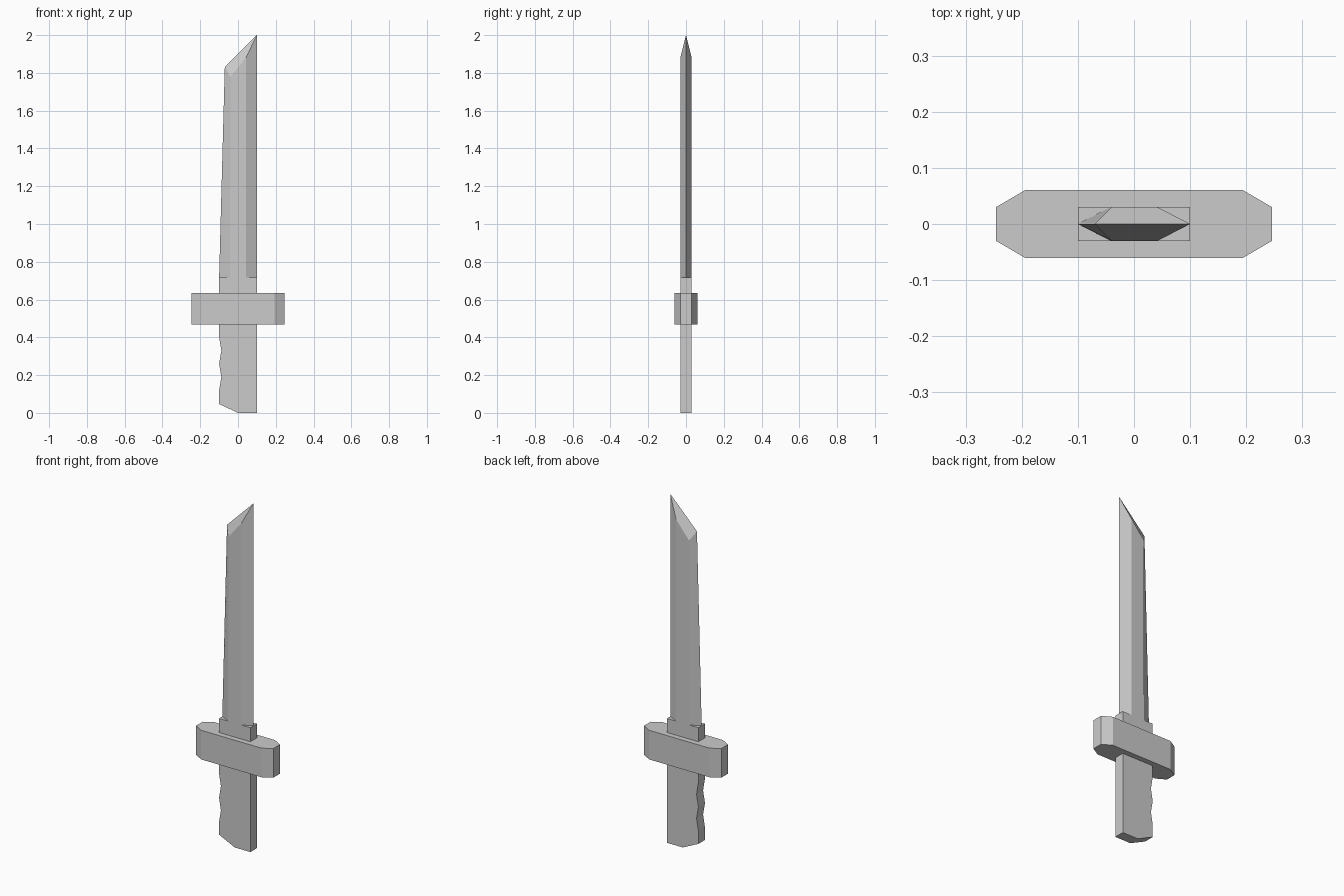
import bpy

if "Cube" in bpy.data.objects:
    bpy.data.objects.remove(bpy.data.objects["Cube"])


def loft(name, lower, upper, split_cap=False):
    """Join two matching vertex rings with side faces and close both ends."""
    n = len(lower)
    faces = [(i, (i + 1) % n, n + (i + 1) % n, n + i) for i in range(n)]
    faces.append(tuple(reversed(range(n))))
    if split_cap:
        # two facets meeting on the ridge between ring points 0 and 3
        faces += [(n, n + 1, n + 2, n + 3), (n + 3, n + 4, n + 5, n)]
    else:
        faces.append(tuple(range(n, 2 * n)))
    mesh = bpy.data.meshes.new(name)
    mesh.from_pydata(lower + upper, [], faces)
    mesh.update()
    obj = bpy.data.objects.new(name, mesh)
    bpy.context.collection.objects.link(obj)
    return obj


# Handle and blade collar: side profile with finger grooves, extruded in y
profile = [(0, 0), (0.1, 0), (0.1, 0.717), (-0.1, 0.717), (-0.1, 0.40),
           (-0.088, 0.33), (-0.1, 0.26), (-0.088, 0.19), (-0.1, 0.12),
           (-0.1, 0.047)]
# rings run front to back, so reverse the profile for outward faces
ring = profile[::-1]
loft("handle", [(x, 0.03, z) for x, z in profile],
     [(x, -0.03, z) for x, z in profile])

# Guard: chamfered octagonal bar
octagon = [(-0.193, -0.061), (0.193, -0.061), (0.246, -0.03), (0.246, 0.03),
           (0.193, 0.061), (-0.193, 0.061), (-0.246, 0.03), (-0.246, -0.03)]
loft("guard", [(x, y, 0.468) for x, y in octagon],
     [(x, y, 0.636) for x, y in octagon])


# Blade: six-sided section, tapering on one side to a slanted faceted tip
def section(points):
    a, b, c, d = points
    return [(a[0], 0, a[1]), (b[0], -0.03, b[1]), (c[0], -0.03, c[1]),
            (d[0], 0, d[1]), (c[0], 0.03, c[1]), (b[0], 0.03, b[1])]


base = section([(-0.1, 0.717), (-0.042, 0.717), (0.042, 0.717), (0.1, 0.717)])
tip = section([(-0.07, 1.83), (-0.04, 1.78), (0.042, 1.88), (0.1, 2.0)])
loft("blade", base, tip, split_cap=True)
